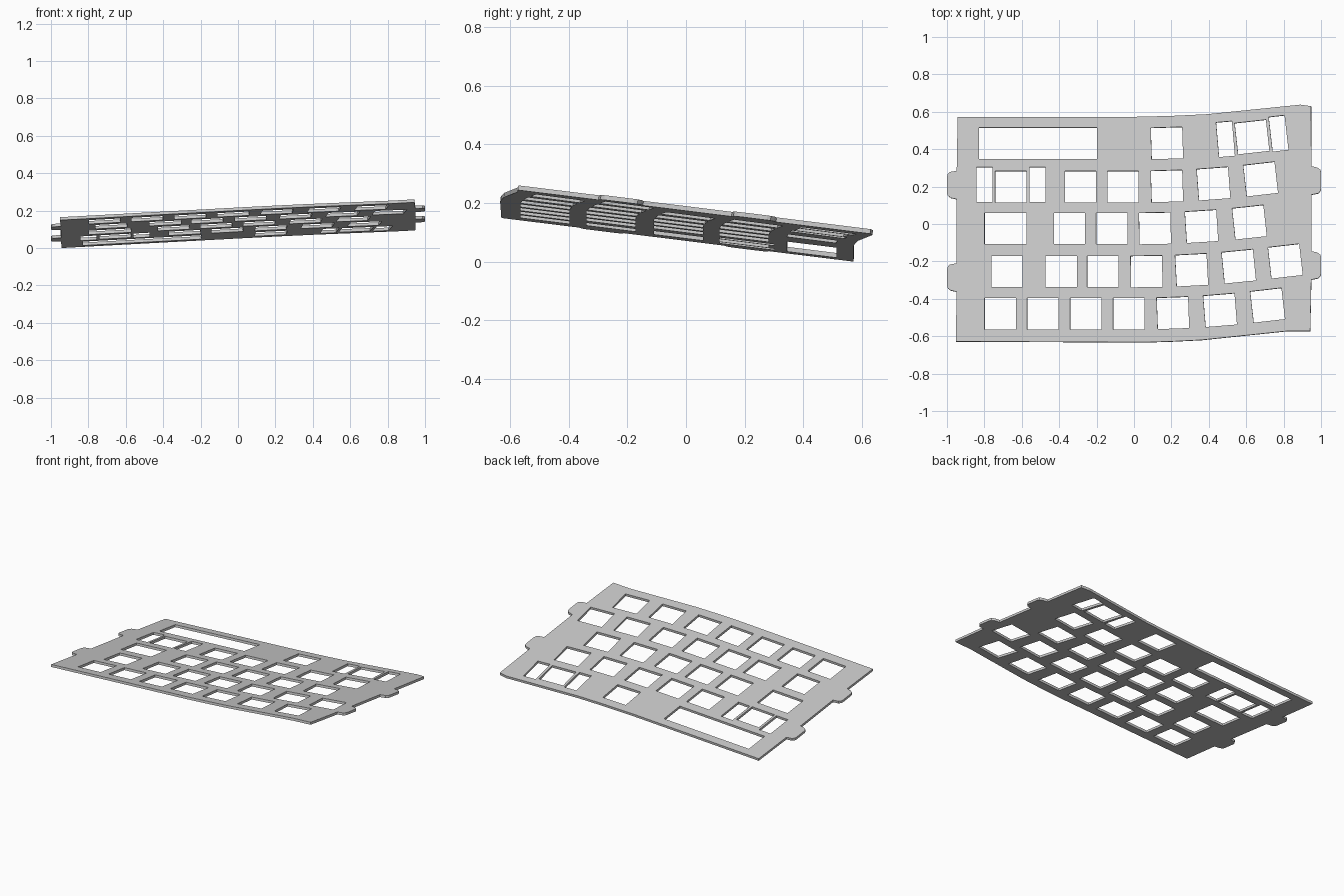
import bpy, bmesh
from math import atan
from mathutils import Matrix, Vector

cube = bpy.data.objects.get("Cube")
if cube:
    bpy.data.objects.remove(cube, do_unlink=True)

CURVE, BEND_END = 0.088, 0.65        # key rows arc upward, then run straight
SLOPE_X, SLOPE_Y, TOP_Z = 0.054, -0.1243, 0.1382
THICKNESS = 0.016
KEY, STAB_W, STAB_H = 0.168, 0.085, 0.186


def rise(x):
    b = min(max(x, 0), BEND_END)
    return CURVE * b * b + 2 * CURVE * b * max(x - BEND_END, 0)


def slope(x):
    return 2 * CURVE * min(max(x, 0), BEND_END)


def opening(x, y, w=KEY, h=KEY):
    """Corner loop of a rectangular cut-out following the row's bend."""
    turn = Matrix.Rotation(atan(slope(x)), 2)
    centre = Vector((x, y + rise(x)))
    return [centre + turn @ Vector((sx * w / 2, sy * h / 2))
            for sx, sy in ((-1, -1), (1, -1), (1, 1), (-1, 1))]


def tab(y, side):
    """Mounting tab on a side edge, listed in the loop's direction."""
    profile = [(0.948, -0.075), (0.985, -0.068), (0.997, -0.055), (1.0, -0.04),
               (1.0, 0.045), (0.996, 0.058), (0.98, 0.07), (0.948, 0.077)]
    return [(side * px, y + side * py) for px, py in profile]


# Outer edge, counter-clockwise from the front left corner
outline = [(-0.953, -0.628), (0.06, -0.632), (0.2, -0.628), (0.36, -0.62),
           (0.82, -0.572), (0.942, -0.572)]
outline += tab(-0.222, 1) + tab(0.232, 1)
outline += [(0.947, 0.63), (0.89, 0.638), (0.39, 0.587), (0.2, 0.578),
            (0, 0.573), (-0.943, 0.573)]
outline += tab(0.21, -1) + tab(-0.285, -1)

# Switch openings: row height and key centres
rows = [
    (0.43, [0.176, 0.631]),
    (0.2, [-0.658, -0.286, -0.059, 0.176, 0.425, 0.677]),
    (-0.024, [-0.345, -0.118, 0.112, 0.361, 0.617]),
    (-0.254, [-0.679, -0.39, -0.166, 0.067, 0.308, 0.56, 0.809]),
    (-0.479, [-0.714, -0.487, -0.257, -0.027, 0.208, 0.46, 0.714]),
]
loops = [outline] + [opening(x, y) for y, xs in rows for x in xs]

# Wide key, display window and the slots beside the two long keys
loops.append(opening(-0.686, -0.024, 0.225))
loops.append(opening(-0.513, 0.431, 0.632))
for x, y in ((-0.658, 0.211), (0.631, 0.433)):
    loops += [opening(x + s * 0.142, y, STAB_W, STAB_H) for s in (-1, 1)]

# Fill the outline around the openings on the tilted plane
bm = bmesh.new()
for loop in loops:
    verts = [bm.verts.new((x, y, TOP_Z + SLOPE_X * x + SLOPE_Y * y)) for x, y in loop]
    for a, b in zip(verts, verts[1:] + verts[:1]):
        bm.edges.new((a, b))
up = Vector((-SLOPE_X, -SLOPE_Y, 1)).normalized()
bmesh.ops.triangle_fill(bm, edges=bm.edges[:], use_beauty=True, normal=up)
for face in bm.faces:
    face.normal_update()
    if face.normal.z < 0:
        face.normal_flip()

mesh = bpy.data.meshes.new("switch_plate")
bm.to_mesh(mesh)
bm.free()
plate = bpy.data.objects.new("switch_plate", mesh)
bpy.context.collection.objects.link(plate)

solid = plate.modifiers.new("thickness", "SOLIDIFY")
solid.thickness = THICKNESS
solid.offset = -1

# Plain grey finish
grey = bpy.data.materials.new("plain_grey")
grey.use_nodes = True
colour = (0.6, 0.6, 0.6, 1)
grey.diffuse_color = colour
grey.node_tree.nodes["Principled BSDF"].inputs["Base Color"].default_value = colour
mesh.materials.append(grey)
